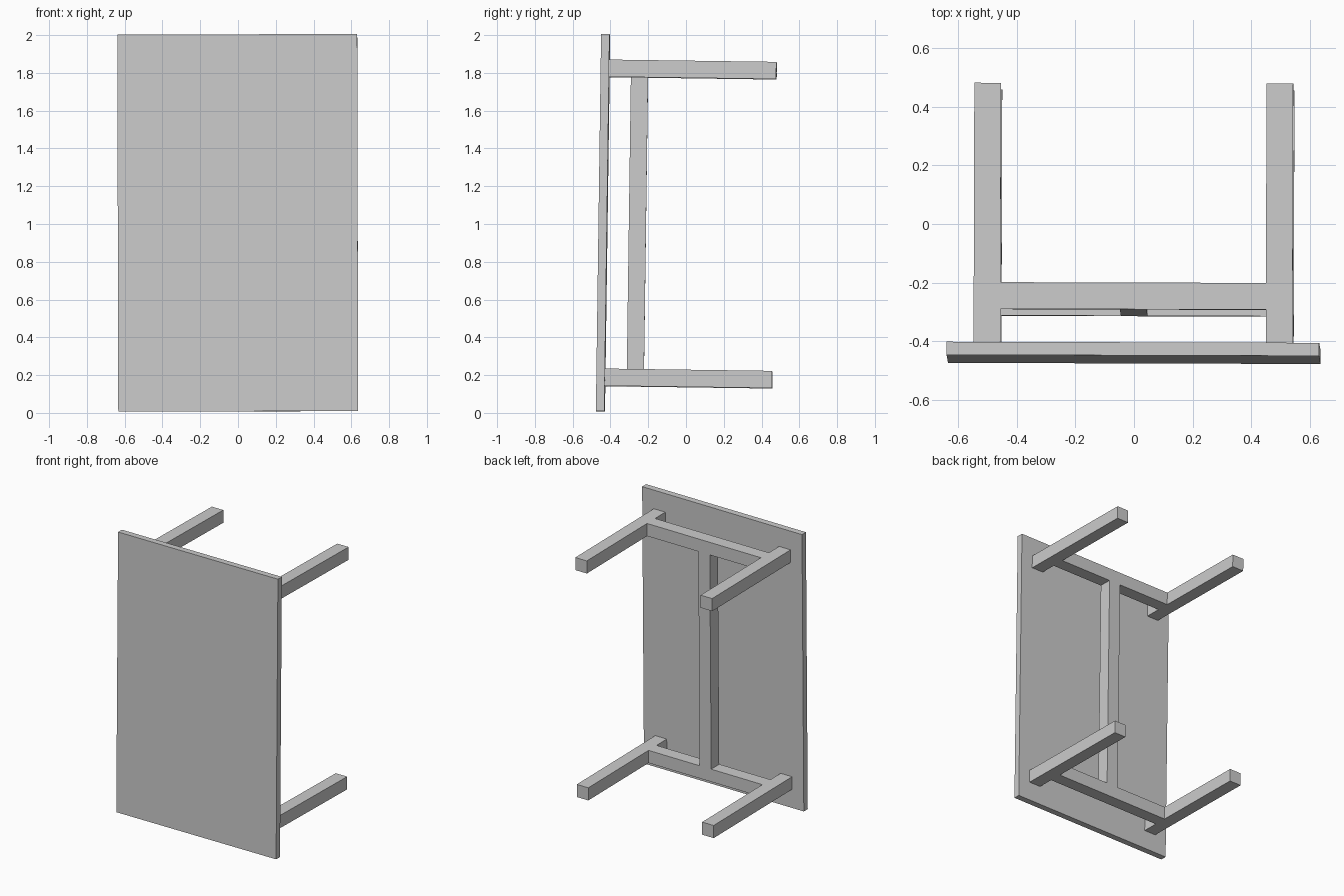
import bpy, bmesh
from mathutils import Matrix, Vector, Euler

if "Cube" in bpy.data.objects:
    bpy.data.objects.remove(bpy.data.objects["Cube"])

# The table lies on its side edge, leaning very slightly
FRAME = Matrix.Translation((0, 0, 1)) @ Euler((-0.0138, -0.0025, -0.003)).to_matrix().to_4x4()


def box(name, lo, hi):
    """Box between two corners, given in the table's own frame."""
    lo, hi = Vector(lo), Vector(hi)
    size = hi - lo
    bm = bmesh.new()
    bmesh.ops.create_cube(bm, size=1, matrix=Matrix.Translation((lo + hi) / 2)
                          @ Matrix.Diagonal((*size, 1)))
    mesh = bpy.data.meshes.new(name)
    bm.to_mesh(mesh)
    bm.free()
    obj = bpy.data.objects.new(name, mesh)
    bpy.context.collection.objects.link(obj)
    obj.matrix_world = FRAME
    return obj


H = 0.0455            # half thickness of legs and rails
LX, LZ = 0.498, 0.818  # leg centres
TOP = -0.417          # underside of the table top
RY = -0.257           # centre depth of the rails

# Table top
box("table_top", (-0.635, TOP - 0.0445, -0.998), (0.635, TOP, 0.998))

for level, z in (("lower", -LZ), ("upper", LZ)):
    # Legs
    for side, x in (("left", -LX), ("right", LX)):
        box(f"{level}_{side}_leg", (x - H, TOP, z - H), (x + H, 0.468, z + H))
    # Cross rails between each pair of legs
    box(f"{level}_cross_rail", (-LX + H, RY - H, z - H), (LX - H, RY + H, z + H))

# Long stretcher joining the cross rails
box("long_stretcher", (-H, RY - H, -LZ + H), (H, RY + H, LZ - H))
